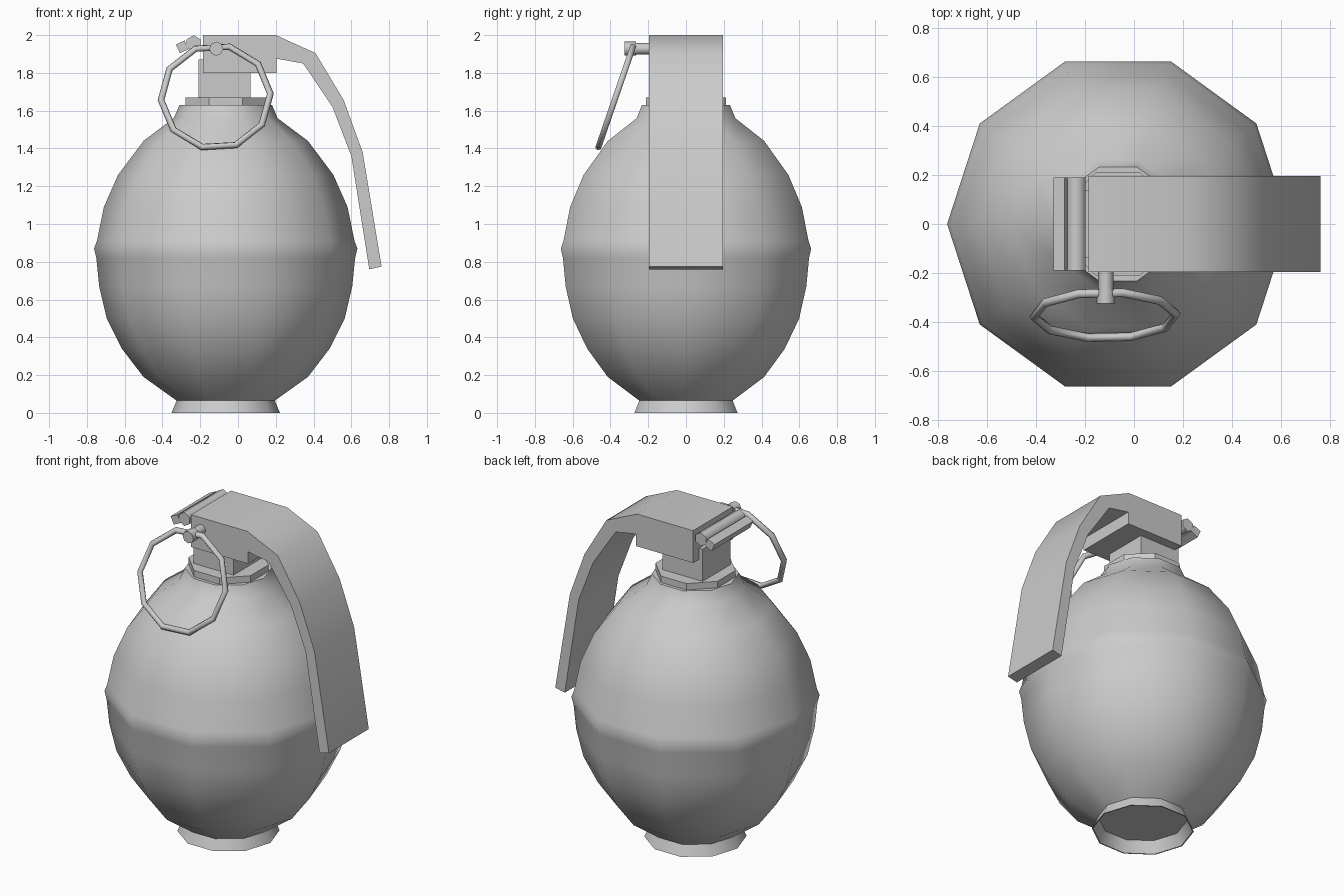
import bpy, bmesh, math
from mathutils import Matrix, Vector

if "Cube" in bpy.data.objects:
    bpy.data.objects.remove(bpy.data.objects["Cube"])

CX = -0.065  # axis of the body


def finish(name, bm, angle=40):
    bmesh.ops.recalc_face_normals(bm, faces=bm.faces)
    me = bpy.data.meshes.new(name)
    bm.to_mesh(me)
    bm.free()
    ob = bpy.data.objects.new(name, me)
    bpy.context.collection.objects.link(ob)
    bpy.ops.object.select_all(action='DESELECT')
    ob.select_set(True)
    bpy.context.view_layer.objects.active = ob
    bpy.ops.object.shade_smooth_by_angle(angle=math.radians(angle))
    return ob


def lathe(name, profile, sides, phase=0.0, angle=40):
    """Revolve (radius, z) points around the body axis and cap both ends."""
    bm = bmesh.new()
    rings = []
    for r, z in profile:
        rings.append([bm.verts.new((CX + r * math.cos(phase + math.tau * i / sides),
                                    r * math.sin(phase + math.tau * i / sides), z))
                      for i in range(sides)])
    for a, b in zip(rings, rings[1:]):
        for i in range(sides):
            j = (i + 1) % sides
            bm.faces.new((a[i], a[j], b[j], b[i]))
    bm.faces.new(rings[0])
    bm.faces.new(rings[-1])
    return finish(name, bm, angle)


def extrude_y(name, outline, y0, y1, angle=40):
    """Extrude an (x, z) outline along y."""
    bm = bmesh.new()
    f = bm.faces.new([bm.verts.new((x, y0, z)) for x, z in outline])
    new = bmesh.ops.extrude_face_region(bm, geom=[f])['geom']
    bmesh.ops.translate(bm, verts=[v for v in new if isinstance(v, bmesh.types.BMVert)],
                        vec=(0, y1 - y0, 0))
    bmesh.ops.triangulate(bm, faces=[p for p in bm.faces if len(p.verts) > 8])
    return finish(name, bm, angle)


def rod(name, x, z, r, y0, y1, sides, phase=0.0, angle=75):
    pts = [(x + r * math.cos(phase + math.tau * i / sides),
            z + r * math.sin(phase + math.tau * i / sides)) for i in range(sides)]
    return extrude_y(name, pts, y0, y1, angle)


# Egg-shaped body with a middle ridge and a flared, recessed foot
lathe("body", [(0.25, 0.07), (0.28, 0.0), (0.287, 0.0), (0.26, 0.065), (0.435, 0.19),
               (0.55, 0.34), (0.63, 0.5), (0.67, 0.67), (0.685, 0.82), (0.697, 0.87),
               (0.682, 0.91), (0.645, 1.09), (0.57, 1.26), (0.435, 1.44),
               (0.275, 1.56), (0.245, 1.63)], 10, angle=60)

# Collar and square neck
lathe("collar", [(0.23, 1.61), (0.23, 1.67)], 8, math.pi / 8)
extrude_y("neck", [(-0.21, 1.64), (0.065, 1.64), (0.065, 1.87), (-0.21, 1.87)], -0.137, 0.137)

# Head block running into the curved safety lever
extrude_y("lever", [(-0.185, 2.0), (0.2, 2.0), (0.41, 1.905), (0.56, 1.655), (0.66, 1.38),
                    (0.76, 0.775), (0.695, 0.76), (0.6, 1.36), (0.5, 1.62),
                    (0.345, 1.85), (0.205, 1.875), (0.205, 1.8), (-0.185, 1.8)],
          -0.195, 0.195, angle=45)

# Hinge rods at the back edge of the head
rod("hinge_rod", -0.235, 1.957, 0.042, -0.19, 0.19, 6, math.pi / 2)
rod("hinge_loop", -0.295, 1.938, 0.036, -0.19, 0.19, 4, math.radians(160))

# Safety pin with a slightly thicker end
rod("pin", -0.115, 1.928, 0.031, -0.28, -0.1, 8)
rod("pin_end", -0.115, 1.928, 0.037, -0.325, -0.265, 8)

# Ten-sided pull ring, hanging tilted from the pin
bpy.ops.mesh.primitive_torus_add(major_segments=10, minor_segments=6,
                                 major_radius=0.29, minor_radius=0.018)
ring = bpy.context.object
ring.name = "pull_ring"
ring.data.transform(Matrix.Translation(Vector((-0.118, -0.372, 1.673)))
                    @ Matrix.Rotation(math.radians(71), 4, 'X')
                    @ Matrix.Rotation(math.radians(3.5), 4, 'Z'))
bpy.ops.object.shade_smooth_by_angle(angle=math.radians(75))
